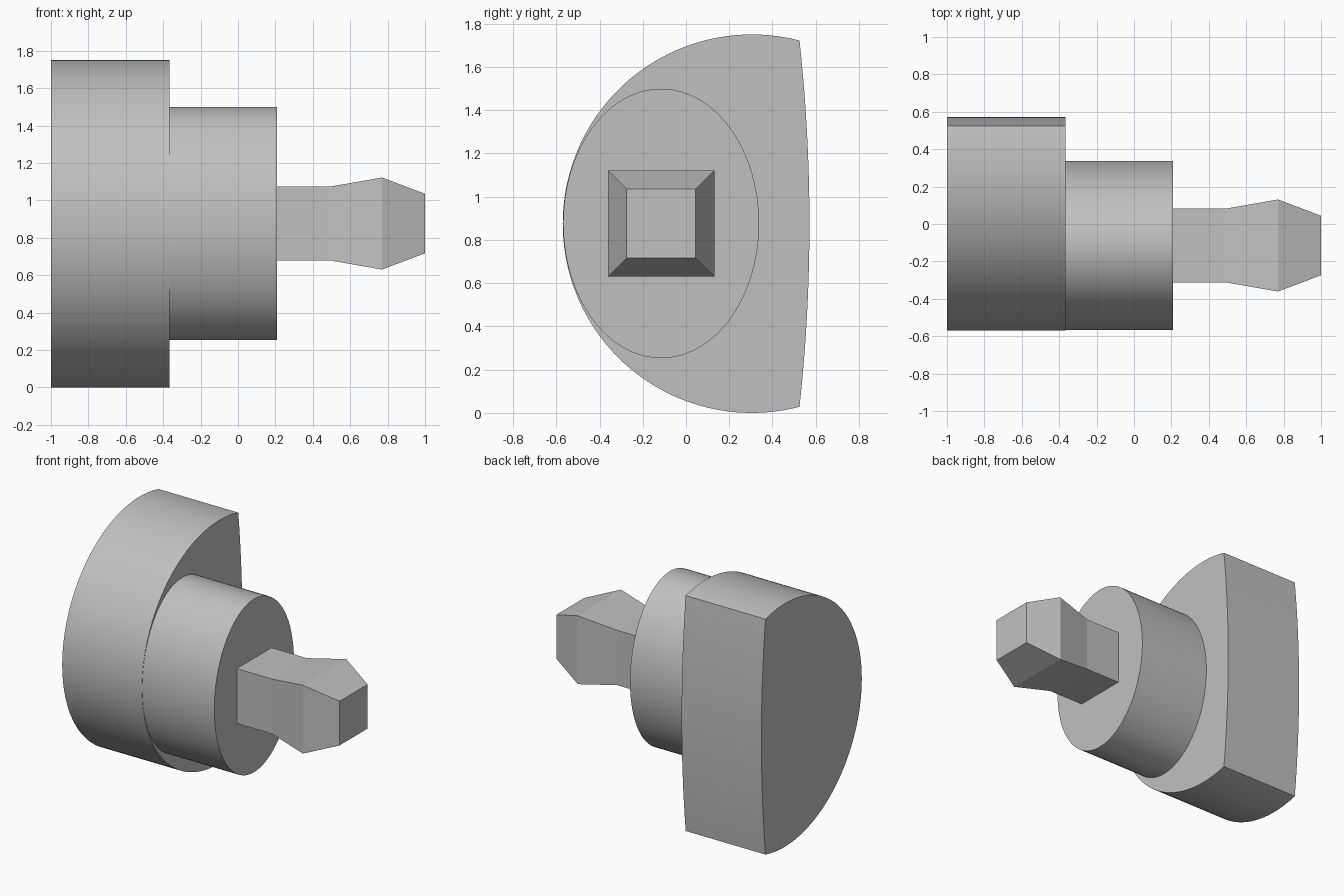
import bpy, bmesh, math

if "Cube" in bpy.data.objects:
    bpy.data.objects.remove(bpy.data.objects["Cube"])

grey = bpy.data.materials.new("plain grey")
grey.diffuse_color = (0.53, 0.53, 0.53, 1)
grey.use_nodes = True
grey.node_tree.nodes["Principled BSDF"].inputs["Base Color"].default_value = grey.diffuse_color

CY, CZ = -0.115, 0.876  # shared axis of collar and stem


def loft(name, rings, smooth=False, start_cap=True):
    """Skin a list of (x, [(y, z), ...]) sections along x."""
    bm = bmesh.new()
    loops = [[bm.verts.new((x, y, z)) for y, z in pts] for x, pts in rings]
    for a, b in zip(loops, loops[1:]):
        for i in range(len(a)):
            j = (i + 1) % len(a)
            bm.faces.new((a[i], a[j], b[j], b[i]))
    if start_cap:
        bm.faces.new(loops[0][::-1])
    bm.faces.new(loops[-1])
    bmesh.ops.recalc_face_normals(bm, faces=bm.faces)
    mesh = bpy.data.meshes.new(name)
    bm.to_mesh(mesh)
    bm.free()
    mesh.materials.append(grey)
    obj = bpy.data.objects.new(name, mesh)
    bpy.context.collection.objects.link(obj)
    if smooth:
        bpy.ops.object.select_all(action='DESELECT')
        obj.select_set(True)
        bpy.context.view_layer.objects.active = obj
        bpy.ops.object.shade_smooth_by_angle(angle=math.radians(30))
    return obj


def arc(cy, cz, ry, rz, a0, a1, n):
    return [(cy + ry * math.cos(a0 + (a1 - a0) * i / n),
             cz + rz * math.sin(a0 + (a1 - a0) * i / n)) for i in range(n + 1)]


def square(h):
    return [(CY - h, CZ - h), (CY + h, CZ - h), (CY + h, CZ + h), (CY - h, CZ + h)]


# Head: round disc cut off at the back by a shallow curve
R, HY, HZ = 0.875, 0.305, 0.875
cut_y, back_y = 0.525, 0.571
a = math.acos((cut_y - HY) / R)
half = R * math.sin(a)
sag = back_y - cut_y
BR = (half * half + sag * sag) / (2 * sag)
b = math.asin(half / BR)
outline = arc(HY, HZ, R, R, a, 2 * math.pi - a, 96)
outline += arc(back_y - BR, HZ, BR, BR, -b, b, 16)[1:-1]
loft("head_disc", [(-1.0, outline), (-0.365, outline)], smooth=True)

# Collar: oval boss against the head
oval = arc(CY, CZ, 0.453, 0.623, 0, 2 * math.pi, 96)[:-1]
loft("oval_collar", [(-0.365, oval), (0.209, oval)], smooth=True, start_cap=False)

# Stem: square bar that flares and tapers to a blunt tip
loft("square_stem", [(0.209, square(0.197)), (0.49, square(0.197)),
                     (0.77, square(0.246)), (1.0, square(0.159))], start_cap=False)
